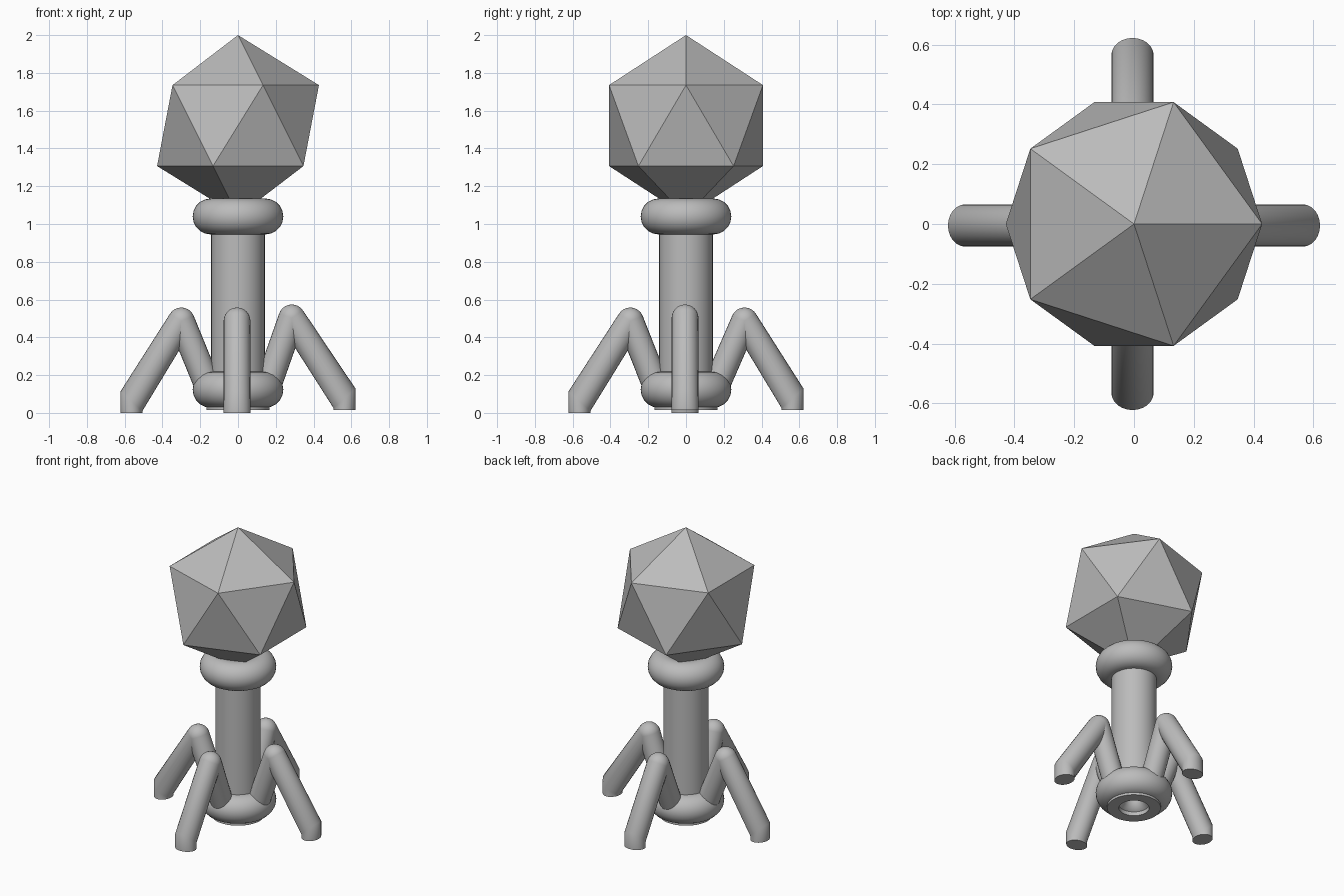
import bpy, bmesh, math
from mathutils import Vector, Matrix

cube = bpy.data.objects.get("Cube")
if cube:
    bpy.data.objects.remove(cube)

grey = bpy.data.materials.new("plain grey")
grey.use_nodes = True
grey.diffuse_color = (0.5, 0.5, 0.5, 1)
grey.node_tree.nodes["Principled BSDF"].inputs["Base Color"].default_value = (0.5, 0.5, 0.5, 1)


def finish(name, bm, smooth=True):
    """Turn a bmesh into a named object with the shared material."""
    bmesh.ops.recalc_face_normals(bm, faces=bm.faces)
    mesh = bpy.data.meshes.new(name)
    bm.to_mesh(mesh)
    bm.free()
    mesh.materials.append(grey)
    obj = bpy.data.objects.new(name, mesh)
    bpy.context.collection.objects.link(obj)
    if smooth:
        bpy.ops.object.select_all(action="DESELECT")
        obj.select_set(True)
        bpy.context.view_layer.objects.active = obj
        bpy.ops.object.shade_smooth_by_angle(angle=math.radians(35))
    return obj


def bridge(bm, rings, loop=False):
    """Join successive rings of vertices with quads."""
    pairs = list(zip(rings, rings[1:]))
    if loop:
        pairs.append((rings[-1], rings[0]))
    for a, b in pairs:
        for i in range(len(a)):
            j = (i + 1) % len(a)
            bm.faces.new((a[i], a[j], b[j], b[i]))


def lathe(name, profile, sides=48):
    """Spin a closed (radius, height) profile around z."""
    bm = bmesh.new()
    rings = []
    for r, z in profile:
        angles = [math.tau * i / sides for i in range(sides)]
        rings.append([bm.verts.new((r * math.cos(a), r * math.sin(a), z)) for a in angles])
    bridge(bm, rings, loop=True)
    return finish(name, bm)


def ring_bulge(name, z, major=0.145, minor=0.095, steps=20):
    angles = [math.tau * i / steps for i in range(steps)]
    lathe(name, [(major + minor * math.cos(a), z + minor * math.sin(a)) for a in angles])


def leg(name, turn, knee_out, knee_z, foot_z, radius=0.071, sides=24):
    """Bent leg built outward along +x, then turned about z."""
    bm = bmesh.new()
    angles = [math.tau * i / sides for i in range(sides)]
    knee = Vector((knee_out, 0, knee_z))
    hip = Vector((0.15, 0, 0.12))
    foot_x, half = 0.564, 0.058

    def square_ring(centre, direction):
        up = Vector((0, 1, 0)).cross(direction)
        return [bm.verts.new(centre + radius * (math.cos(a) * up + math.sin(a) * Vector((0, 1, 0))))
                for a in angles]

    # Upright foot with a slanted ankle joint
    sole, ankle = [], []
    for a in angles:
        x, y = foot_x + half * math.cos(a), radius * math.sin(a)
        sole.append(bm.verts.new((x, y, foot_z)))
        ankle.append(bm.verts.new((x, y, foot_z + 0.062 + 0.052 * math.cos(a))))
    shin_dir = (knee - Vector((foot_x, 0, foot_z + 0.062))).normalized()
    bridge(bm, [sole, ankle, square_ring(knee, -shin_dir)][:2])
    top = square_ring(knee, shin_dir)
    # Match the outer side of the knee ring with the outer side of the ankle
    if top[0].co.z < top[sides // 2].co.z:
        top = [top[(sides // 2 - i) % sides] for i in range(sides)]
    bridge(bm, [ankle, top])
    bm.faces.new(sole)

    # Thigh running down into the base
    thigh_dir = (knee - hip).normalized()
    bridge(bm, [square_ring(hip, thigh_dir), square_ring(knee, thigh_dir)])
    bmesh.ops.delete(bm, geom=[v for v in bm.verts if not v.link_faces], context="VERTS")

    # Rounded knee
    bmesh.ops.create_uvsphere(bm, u_segments=sides, v_segments=12, radius=radius,
                              matrix=Matrix.Translation(knee))
    bmesh.ops.rotate(bm, verts=bm.verts, cent=(0, 0, 0),
                     matrix=Matrix.Rotation(math.radians(turn), 3, "Z"))
    # Legs sit a hair off the axis sideways
    shift = (0, -0.005, 0) if turn % 180 == 0 else (-0.005, 0, 0)
    bmesh.ops.translate(bm, verts=bm.verts, vec=shift)
    finish(name, bm)


# Faceted head: twenty triangles, one point up, one upper corner towards +x
R, centre_z = 0.479, 1.521
bm = bmesh.new()
ring_r, ring_z = R * 2 / math.sqrt(5), R / math.sqrt(5)
for z, start in ((ring_z, 0), (-ring_z, math.pi)):
    for i in range(5):
        a = start + math.tau * i / 5
        bm.verts.new((ring_r * math.cos(a), ring_r * math.sin(a), centre_z + z))
for z in (R, -R):
    bm.verts.new((0, 0, centre_z + z))
bmesh.ops.convex_hull(bm, input=bm.verts)
finish("head", bm, smooth=False)

# Collar, hollow tail tube and base
ring_bulge("collar", 1.04)
lathe("tail_tube", [(0.142, 0.03), (0.142, 1.06), (0.095, 1.06), (0.095, 0.03)])
ring_bulge("base_ring", 0.123)
lathe("base_plate", [(0.168, 0.016), (0.168, 0.06), (0.095, 0.06), (0.095, 0.016)])

# Four legs
leg("left_leg", 0, 0.285, 0.503, 0.015)
leg("back_leg", 90, 0.31, 0.487, 0.015)
leg("right_leg", 180, 0.3, 0.487, 0)
leg("front_leg", 270, 0.295, 0.487, 0)
